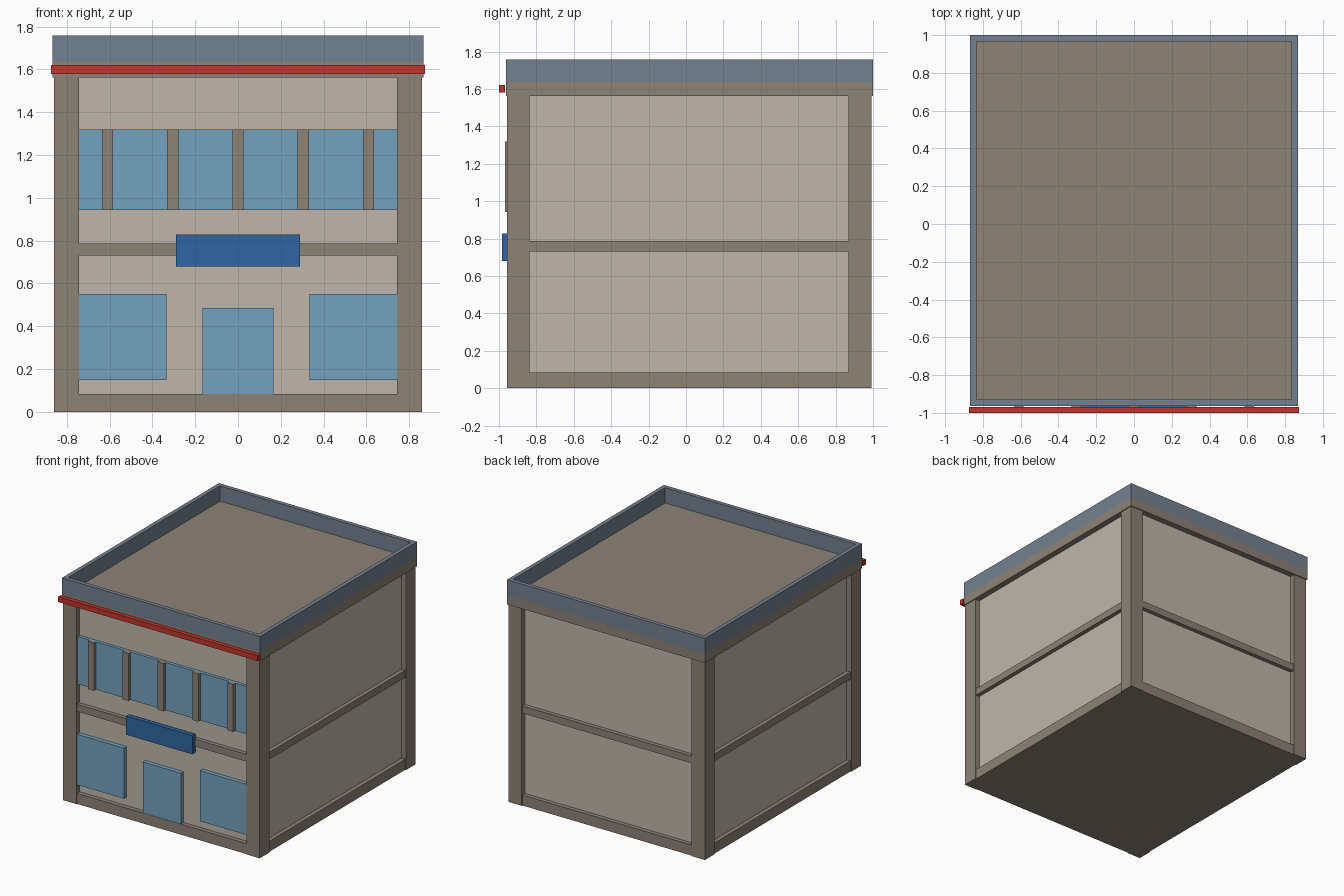
import bpy, bmesh

if "Cube" in bpy.data.objects:
    bpy.data.objects.remove(bpy.data.objects["Cube"])


def material(name, rgb):
    m = bpy.data.materials.new(name)
    m.diffuse_color = (*[(c / 255) ** 2.2 for c in rgb], 1)
    m.use_nodes = True
    m.node_tree.nodes["Principled BSDF"].inputs["Base Color"].default_value = m.diffuse_color
    return m


TRIM = material("trim", (140, 129, 117))
WALL = material("wall", (190, 181, 168))
GLASS = material("glass", (115, 161, 190))
SIGN = material("sign_blue", (50, 102, 160))
RED = material("red", (192, 56, 47))
SLATE = material("slate", (115, 128, 144))


def box(name, x, y, z, mat):
    """Box from (min, max) pairs on each axis."""
    bm = bmesh.new()
    bmesh.ops.create_cube(bm, size=1)
    for v in bm.verts:
        v.co = [r[0] if c < 0 else r[1] for c, r in zip(v.co, (x, y, z))]
    me = bpy.data.meshes.new(name)
    bm.to_mesh(me)
    bm.free()
    me.materials.append(mat)
    ob = bpy.data.objects.new(name, me)
    bpy.context.collection.objects.link(ob)
    return ob


def sym(r):
    return (-r, r)


F, B, X = -0.957, 0.992, 0.86      # outer faces of the corner posts
IN = 0.04                          # wall recess behind posts
WF = F + IN                        # front wall plane

# Main body, plinth and storey band
box("walls", sym(X - IN), (WF, B - IN), (0.002, 1.6), WALL)
box("plinth", sym(X - 0.007), (F + 0.005, B - 0.007), (0, 0.083), TRIM)
box("storey_band", sym(X - 0.007), (F + 0.007, B - 0.007), (0.73, 0.787), TRIM)

# Corner posts
for sx in (-1, 1):
    px = sorted((sx * 0.743, sx * X))
    box("front_post", px, (F, -0.837), (0, 1.57), TRIM)
    box("back_post", px, (0.87, B), (0, 1.57), TRIM)

# Roof slab and parapet rim
RX, RF, RB, T = 0.867, -0.963, 1.0, 0.033
box("roof_slab", sym(RX), (RF, RB), (1.563, 1.637), TRIM)
bm = bmesh.new()
rings = []
for inset, z in ((0, 1.637), (0, 1.758), (T, 1.758), (T, 1.637)):
    x, f, b = RX - inset, RF + inset, RB - inset
    rings.append([bm.verts.new((*p, z)) for p in ((-x, f), (x, f), (x, b), (-x, b))])
for i in range(4):
    for j in range(4):
        a, c = rings[i], rings[(i + 1) % 4]
        k = (j + 1) % 4
        bm.faces.new((a[j], a[k], c[k], c[j]))
bmesh.ops.recalc_face_normals(bm, faces=bm.faces)
me = bpy.data.meshes.new("parapet")
bm.to_mesh(me)
bm.free()
me.materials.append(SLATE)
bpy.context.collection.objects.link(bpy.data.objects.new("parapet", me))

# Red fascia strip
box("fascia_strip", sym(0.873), (-1.0, -0.968), (1.58, 1.622), RED)

# Upper window strip with mullions
box("upper_window", sym(0.743), (WF - 0.025, WF + 0.01), (0.943, 1.32), GLASS)
for i in range(-2, 3):
    cx = i * 0.305
    box("mullion", (cx - 0.026, cx + 0.026), (-0.968, WF), (0.943, 1.32), TRIM)

# Shop windows, door and blank sign board
for sx in (-1, 1):
    box("shop_window", sorted((sx * 0.333, sx * 0.743)), (WF - 0.033, WF + 0.01), (0.15, 0.55), GLASS)
box("door", sym(0.167), (WF - 0.033, WF + 0.01), (0.083, 0.485), GLASS)
box("sign_board", sym(0.29), (-0.983, F + 0.01), (0.68, 0.828), SIGN)
